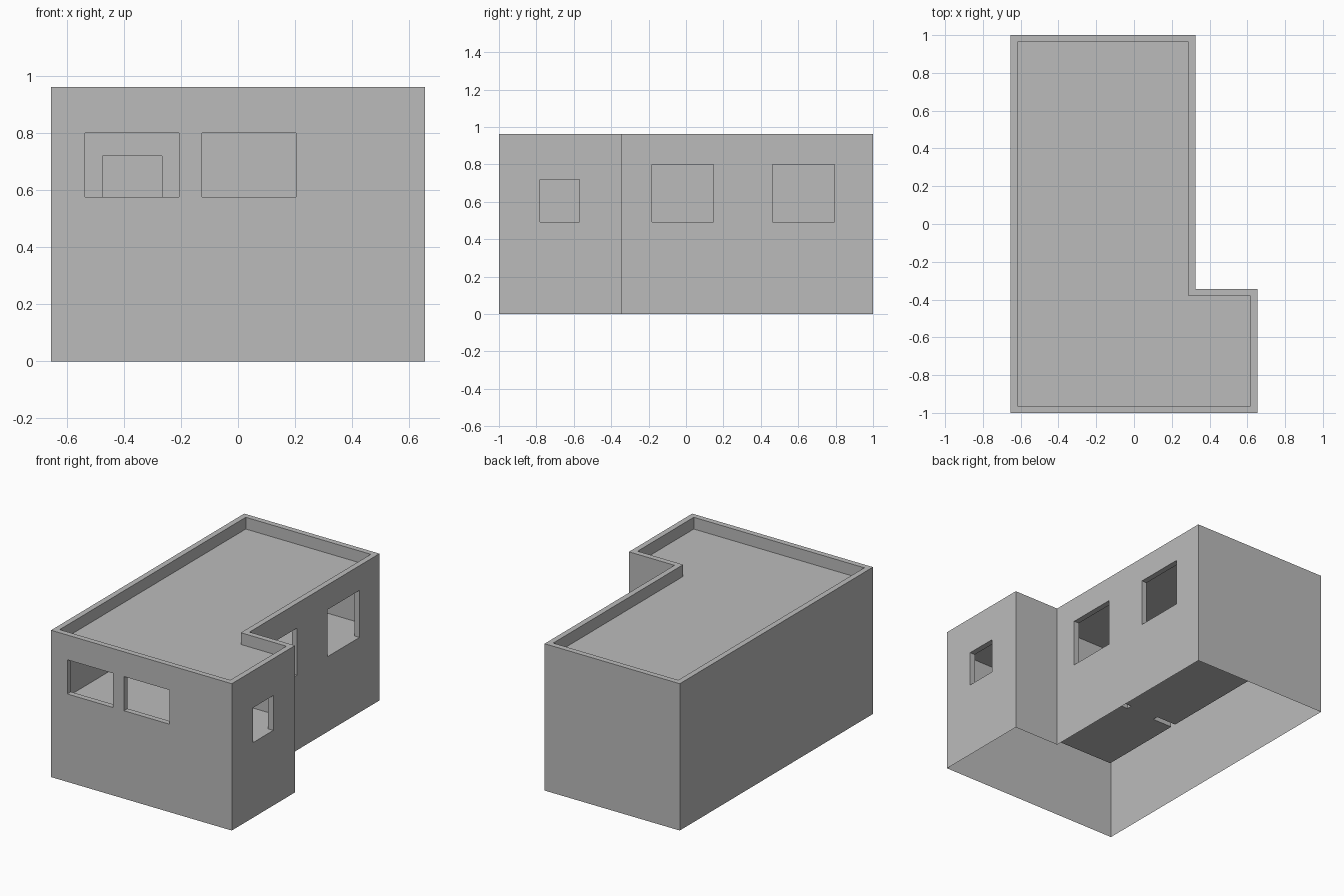
import bpy
import bmesh

cube = bpy.data.objects.get("Cube")
if cube:
    bpy.data.objects.remove(cube, do_unlink=True)

X, NOTCH_X, Y, NOTCH_Y = 0.655, 0.325, 1.0, -0.345
TOP, ROOF, CEILING, FLOOR = 0.962, 0.885, 0.82, 0.492
WALL = 0.037

# One plain grey for the whole building
grey = bpy.data.materials.new("plain_grey")
grey.use_nodes = True
grey.diffuse_color = (0.5, 0.5, 0.5, 1)
grey.node_tree.nodes["Principled BSDF"].inputs["Base Color"].default_value = (0.5, 0.5, 0.5, 1)


def prism(name, outline, z0, z1):
    """Upright solid over a counter-clockwise outline."""
    bm = bmesh.new()
    base = bm.faces.new([bm.verts.new((x, y, z0)) for x, y in outline])
    top = bmesh.ops.extrude_face_region(bm, geom=[base])["geom"]
    moved = [v for v in top if isinstance(v, bmesh.types.BMVert)]
    bmesh.ops.translate(bm, vec=(0, 0, z1 - z0), verts=moved)
    bmesh.ops.recalc_face_normals(bm, faces=bm.faces)
    mesh = bpy.data.meshes.new(name)
    bm.to_mesh(mesh)
    bm.free()
    mesh.materials.append(grey)
    obj = bpy.data.objects.new(name, mesh)
    bpy.context.collection.objects.link(obj)
    return obj


def box(name, x0, x1, y0, y1, z0, z1):
    return prism(name, [(x0, y0), (x1, y0), (x1, y1), (x0, y1)], z0, z1)


def l_outline(inset):
    """L-shaped plan, moved inward by the inset."""
    i = inset
    return [(-X + i, -Y + i), (X - i, -Y + i), (X - i, NOTCH_Y - i),
            (NOTCH_X - i, NOTCH_Y - i), (NOTCH_X - i, Y - i), (-X + i, Y - i)]


building = prism("building_shell", l_outline(0), 0, TOP)

# Recessed roof and the two rooms
cutters = [
    prism("roof_recess", l_outline(WALL), ROOF, TOP + 0.1),
    box("front_room", -X + WALL, X - WALL, -Y + WALL, NOTCH_Y - WALL, FLOOR, CEILING),
    box("back_room", -X + WALL, NOTCH_X - WALL, NOTCH_Y, Y - WALL, FLOOR, CEILING),
]

# Front windows
for x0, x1 in ((-0.537, -0.206), (-0.126, 0.204)):
    cutters.append(box("front_window", x0, x1, -Y - 0.1, -Y + 0.1, 0.576, 0.8))

# Openings in the stepped right-hand walls
for wall_x, y0, y1, z1 in ((X, -0.78, -0.57, 0.72),
                           (NOTCH_X, -0.182, 0.147, 0.8),
                           (NOTCH_X, 0.463, 0.793, 0.8)):
    cutters.append(box("side_opening", wall_x - 0.1, wall_x + 0.1, y0, y1, FLOOR, z1))

# Doorway in the partition between the rooms
cutters.append(box("inner_doorway", -0.475, -0.267, NOTCH_Y - 0.1, NOTCH_Y + 0.06, FLOOR, 0.72))

for cutter in cutters:
    cutter.hide_render = True
    mod = building.modifiers.new(cutter.name, 'BOOLEAN')
    mod.operation = 'DIFFERENCE'
    mod.solver = 'EXACT'
    mod.object = cutter

# Bake the cuts, then drop the helpers
bpy.context.view_layer.update()
result = bpy.data.meshes.new_from_object(
    building.evaluated_get(bpy.context.evaluated_depsgraph_get()))
building.modifiers.clear()
building.data = result
for cutter in cutters:
    bpy.data.objects.remove(cutter, do_unlink=True)

# Open underside: the walls are hollow from below
bm = bmesh.new()
bm.from_mesh(result)
underside = [f for f in bm.faces if all(v.co.z < 0.001 for v in f.verts)]
bmesh.ops.delete(bm, geom=underside, context='FACES')
bm.to_mesh(result)
bm.free()
